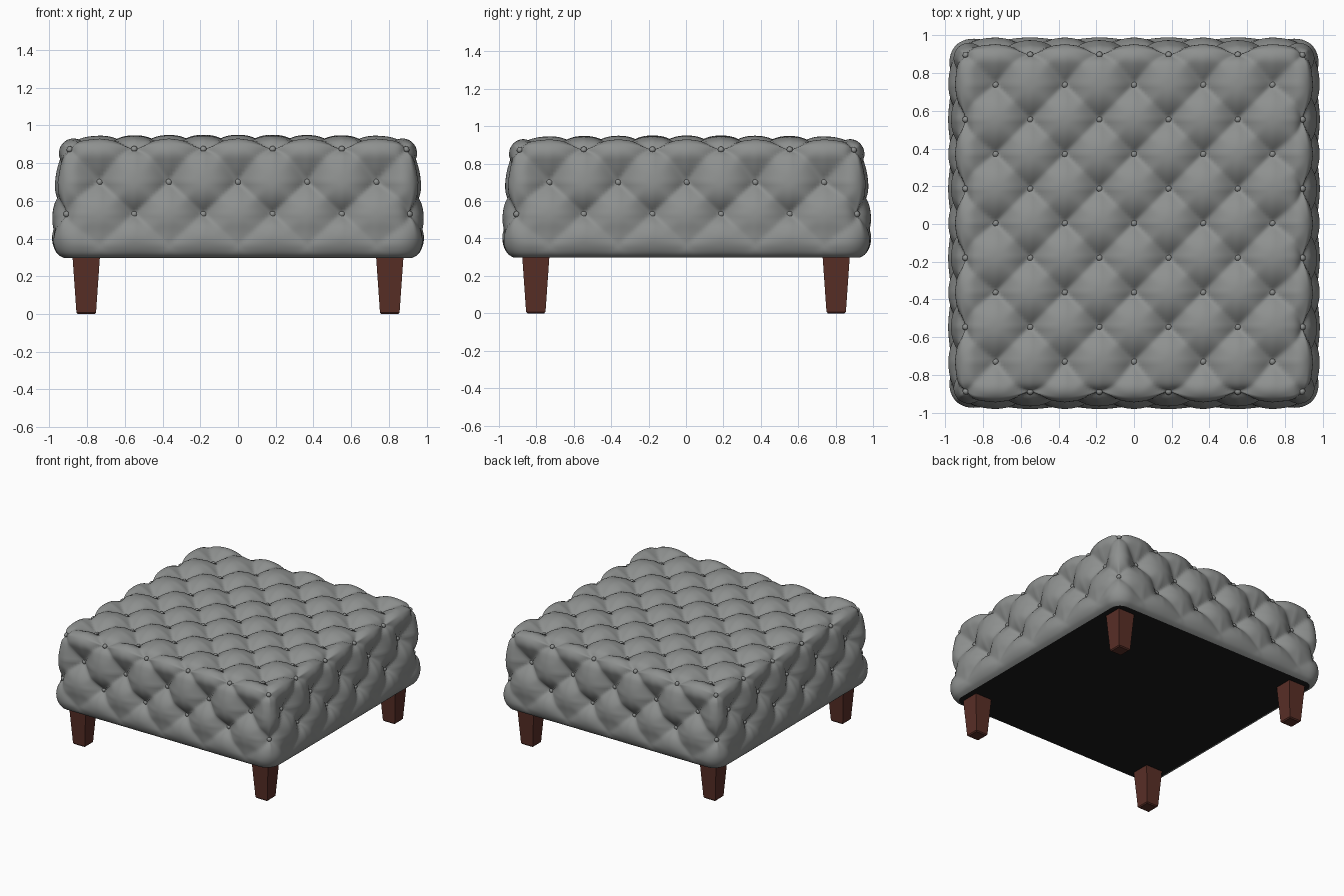
import bpy, bmesh, math
from mathutils import Vector, Matrix

if "Cube" in bpy.data.objects:
    bpy.data.objects.remove(bpy.data.objects["Cube"])

def material(name, rgb):
    m = bpy.data.materials.new(name)
    m.diffuse_color = (*rgb, 1)
    m.use_nodes = True
    m.node_tree.nodes["Principled BSDF"].inputs["Base Color"].default_value = m.diffuse_color
    return m

GREY = material("grey upholstery", (0.27, 0.28, 0.275))
WOOD = material("dark red wood", (0.10, 0.028, 0.02))
BLACK = material("black underside", (0.01, 0.01, 0.01))

N = 12                       # mesh cells per tuft unit
E = 5 * N                    # half width in cells
M = round(3.4 * N)           # side height in cells
HALF, TOP, R, STEP = 0.962, 0.943, 0.12, 0.1835

def across(t):
    """Tuft unit -> horizontal position, wider in the last unit by the edge."""
    a = abs(t)
    v = a * STEP if a <= 4 else 4 * STEP + (a - 4) * (HALF - 4 * STEP)
    return math.copysign(v, t)

def height(k):
    if k <= 1:
        return TOP + (0.70 - TOP) * k
    if k <= 2:
        return 0.70 - 0.17 * (k - 1)
    return 0.53 - 0.23 * (k - 2) / 1.4

def tuft_depth(a, b, fade):
    """Diagonal pleats with deep dimples where they cross."""
    eu = 1 - abs(math.sin(math.pi * (a + b) / 2))
    ev = 1 - abs(math.sin(math.pi * (a - b) / 2))
    return 0.032 * max(eu, ev) * fade + 0.055 * (eu * ev) ** 0.75 * fade * fade

def surface(i, j, k):
    """Point and normal of the padded box at tuft coordinates."""
    p = Vector((across(i), across(j), height(k)))
    lim = HALF - R
    c = Vector((max(-lim, min(lim, p.x)), max(-lim, min(lim, p.y)), min(p.z, TOP - R)))
    n = (p - c).normalized()
    if k == 0:
        a, b = i, j
    elif abs(j) == 5:
        a, b = i, k + 1
    else:
        a, b = j, k + 1
    fade = 1 if k <= 2 else max(0, 1 - (k - 2) / 1.4)
    d = tuft_depth(a, b, fade) * max(abs(x) for x in n) ** 1.5
    # lower sides swell, then tuck under
    out = 0.026 * max(0, min(1, (0.80 - p.z) / 0.32))
    if p.z < 0.42:
        t = min(1, (0.42 - p.z) / 0.12)
        out -= 0.065 * (1 - math.sqrt(1 - t * t))
    pos = c + n * (R - d + out)
    pos.y += 0.004
    if k == 0:
        pos.z += 0.008 * (1 - (i / 5) ** 2) * (1 - (j / 5) ** 2)
    return pos, n

def finish(bm, name, mats, smooth=True):
    bmesh.ops.recalc_face_normals(bm, faces=bm.faces)
    me = bpy.data.meshes.new(name)
    for f in bm.faces:
        f.smooth = smooth and len(f.verts) < 5
    bm.to_mesh(me)
    bm.free()
    for m in mats:
        me.materials.append(m)
    ob = bpy.data.objects.new(name, me)
    bpy.context.collection.objects.link(ob)
    return ob

# Tufted cushion body: top grid plus a skirt around its rim
bm = bmesh.new()
cache = {}
def vert(i, j, k):
    if (i, j, k) not in cache:
        cache[i, j, k] = bm.verts.new(surface(i / N, j / N, k / N)[0])
    return cache[i, j, k]

for i in range(-E, E):
    for j in range(-E, E):
        bm.faces.new([vert(i, j, 0), vert(i + 1, j, 0), vert(i + 1, j + 1, 0), vert(i, j + 1, 0)])
rim = [(i, -E) for i in range(-E, E)] + [(E, j) for j in range(-E, E)]
rim += [(-i, -j) for i, j in rim]
for (a, b), (c, d) in zip(rim, rim[1:] + rim[:1]):
    for k in range(M):
        bm.faces.new([vert(a, b, k), vert(a, b, k + 1), vert(c, d, k + 1), vert(c, d, k)])
# flat underside
under = bm.faces.new([vert(a, b, M) for a, b in rim])
under.material_index = 1
finish(bm, "tufted_cushion", [GREY, BLACK])

# Buttons at every pleat crossing
spots = {(i, j, 0) for i in range(-5, 6) for j in range(-5, 6) if i % 2 == j % 2}
for k in (1, 2):
    for t in range(-5, 6):
        if (t + k) % 2:
            for s in (-5, 5):
                spots |= {(t, s, k), (s, t, k)}
bm = bmesh.new()
for s in sorted(spots):
    p, n = surface(*s)
    rot = n.to_track_quat('Z', 'Y').to_matrix().to_4x4()
    mat = Matrix.Translation(p + n * 0.007) @ rot @ Matrix.Diagonal((1, 1, 0.8, 1))
    bmesh.ops.create_uvsphere(bm, u_segments=12, v_segments=8, radius=0.017, matrix=mat)
finish(bm, "buttons", [GREY])

# Tapered square legs with a small bevel at the foot
for x, sx in ((-0.805, "left"), (0.805, "right")):
    for y, sy in ((-0.803, "front"), (0.803, "back")):
        bm = bmesh.new()
        rings = []
        for z, h in ((0, 0.045), (0.008, 0.052), (0.31, 0.073)):
            rings.append([bm.verts.new((x + h * u, y + h * v, z))
                          for u, v in ((-1, -1), (1, -1), (1, 1), (-1, 1))])
        for lo, hi in zip(rings, rings[1:]):
            for q in range(4):
                bm.faces.new([lo[q], lo[(q + 1) % 4], hi[(q + 1) % 4], hi[q]])
        bm.faces.new(rings[0])
        bm.faces.new(rings[-1])
        finish(bm, f"{sy}_{sx}_leg", [WOOD], smooth=False)
